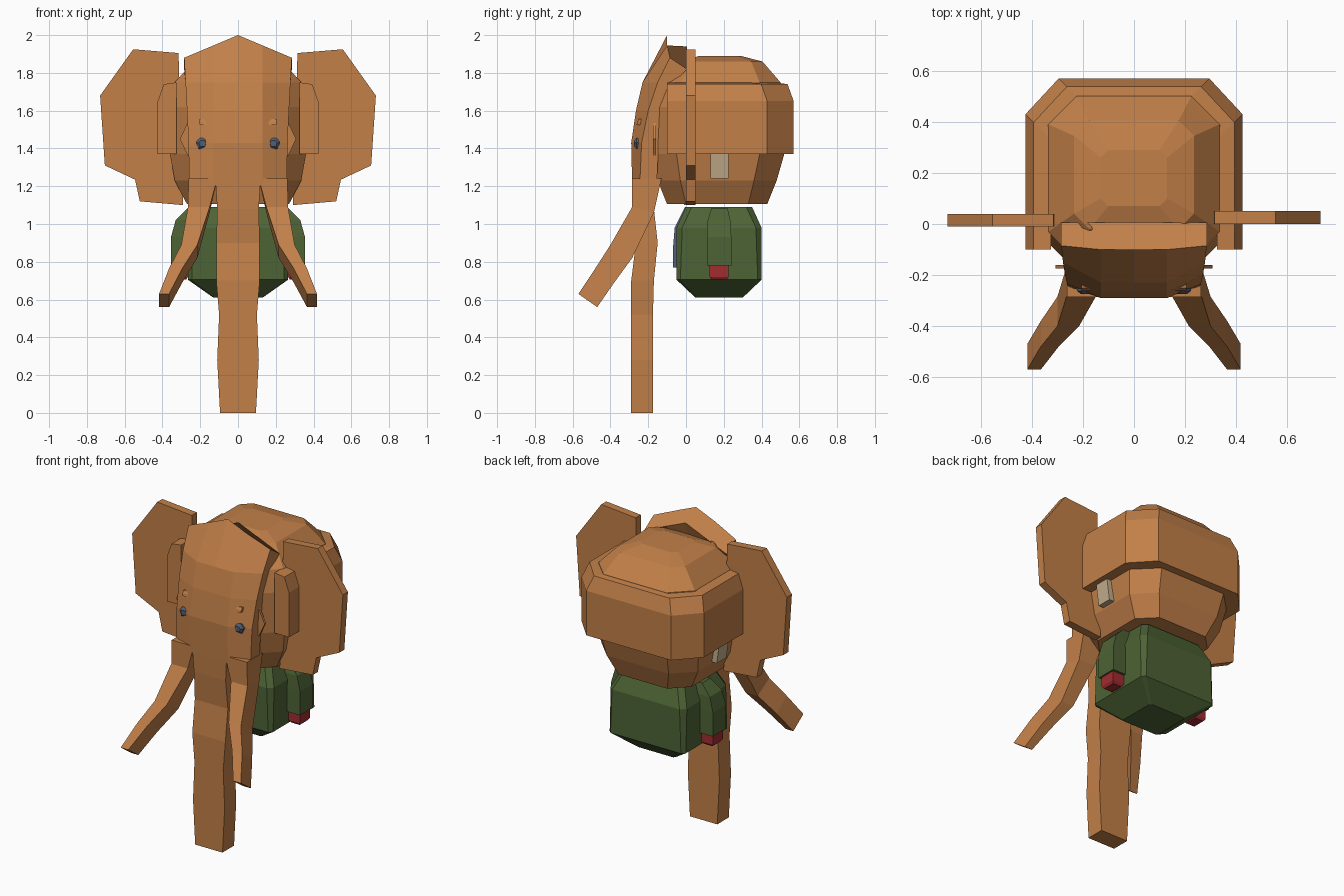
import bpy, bmesh


def material(name, rgb):
    m = bpy.data.materials.new(name)
    m.diffuse_color = (*rgb, 1)
    return m


BROWN = material("warm brown", (0.54, 0.215, 0.066))
GREEN = material("forest green", (0.075, 0.125, 0.035))
RED = material("dark red", (0.36, 0.025, 0.03))
BEIGE = material("pale beige", (0.55, 0.42, 0.26))
SLATE = material("slate blue", (0.085, 0.115, 0.17))


def loft(name, rings, mat):
    """Skin equal-length point loops and cap both ends."""
    bm = bmesh.new()
    loops = [[bm.verts.new(p) for p in r] for r in rings]
    n = len(loops[0])
    for a, b in zip(loops, loops[1:]):
        for i in range(n):
            j = (i + 1) % n
            bm.faces.new((a[i], a[j], b[j], b[i]))
    bm.faces.new(loops[0][::-1])
    bm.faces.new(loops[-1])
    bmesh.ops.recalc_face_normals(bm, faces=bm.faces)
    me = bpy.data.meshes.new(name)
    bm.to_mesh(me)
    bm.free()
    me.materials.append(mat)
    ob = bpy.data.objects.new(name, me)
    bpy.context.collection.objects.link(ob)
    return ob


def rect(x0, x1, y0, y1, z):
    return [(x0, y0, z), (x1, y0, z), (x1, y1, z), (x0, y1, z)]


def octagon(w, y0, y1, z, c):
    return [(-w, y0 + c, z), (-w + c, y0, z), (w - c, y0, z), (w, y0 + c, z),
            (w, y1 - c, z), (w - c, y1, z), (-w + c, y1, z), (-w, y1 - c, z)]


def flip(rings, s):
    return [[(s * x, y, z) for x, y, z in r] for r in rings]


# Head
head = [(0.27, -0.10, 0.43, 1.105, 0.10), (0.335, -0.15, 0.48, 1.23, 0.12),
        (0.36, -0.18, 0.52, 1.37, 0.13), (0.36, -0.18, 0.52, 1.62, 0.13),
        (0.335, -0.14, 0.50, 1.75, 0.11), (0.235, -0.02, 0.405, 1.86, 0.06),
        (0.13, 0.07, 0.29, 1.89, 0.03)]
loft("head", [octagon(*r) for r in head], BROWN)

# Raised band wrapped around the sides and back of the head
path = [(0.425, -0.10), (0.425, 0.43), (0.295, 0.57),
        (-0.295, 0.57), (-0.425, 0.43), (-0.425, -0.10)]
inset = lambda x, y, d: (x - d * (1 if x > 0 else -1), y - (d if y > 0 else 0))
band = []
for x, y in path:
    band.append([(*inset(x, y, d), z) for d, z in
                 ((0.10, 1.37), (0, 1.37), (0, 1.65), (0.032, 1.74), (0.10, 1.75))])
loft("head_band", band, BROWN)

# Face plate with a peaked top: z, half width, side y, middle y, peak rise
face = []
for z, w, ys, ym, rise in ((1.20, 0.258, -0.245, -0.285, 0), (1.43, 0.262, -0.235, -0.29, 0),
                           (1.60, 0.27, -0.20, -0.265, 0), (1.75, 0.278, -0.15, -0.23, 0),
                           (1.88, 0.285, -0.085, -0.10, 0.12)):
    xs = (-w, -0.13, 0, 0.13, w)
    top = 0.06 if rise else 0
    ring = []
    for x in xs:
        y = ys if abs(x) == w else ym
        ring.append((x, y, z + rise * (1 - abs(x) / w)))
    for x in xs[::-1]:
        ring.append((x, ys + 0.09, z + rise * (1 - abs(x) / w) - top))
    face.append(ring)
loft("face_plate", face, BROWN)

# Trunk
trunk = [(0.095, -0.29, -0.175, 0), (0.11, -0.29, -0.175, 0.28), (0.10, -0.29, -0.175, 0.52),
         (0.115, -0.29, -0.17, 0.70), (0.115, -0.265, -0.15, 0.90), (0.11, -0.28, -0.17, 1.08),
         (0.12, -0.285, -0.13, 1.24)]
loft("trunk", [rect(-w, w, a, b, z) for w, a, b, z in trunk], BROWN)

# Body: squarish barrel with a tapered underside
body = [(0.13, 0.05, 0.30, 0.61, 0.01), (0.265, -0.05, 0.40, 0.705, 0.02),
        (0.265, -0.05, 0.40, 0.98, 0.03), (0.215, 0.0, 0.35, 1.09, 0.03)]
loft("body", [octagon(*r) for r in body], GREEN)

# Tie on the chest
tie = [(0.09, -0.07, 0.77), (0.09, -0.07, 0.86), (0.08, -0.06, 0.98), (0.06, -0.005, 1.09)]
loft("tie", [rect(-w, w, y, y + 0.03, z) for w, y, z in tie], SLATE)

# Mirrored parts
tusk = [(0.11, 0.262, -0.285, 1.24, -0.13, 1.24), (0.15, 0.265, -0.285, 1.09, -0.17, 1.06),
        (0.215, 0.30, -0.40, 0.89, -0.285, 0.82), (0.295, 0.365, -0.48, 0.765, -0.38, 0.69),
        (0.365, 0.418, -0.57, 0.63, -0.47, 0.56)]
ear = [(0.315, 1.905), (0.555, 1.925), (0.73, 1.68), (0.705, 1.31),
       (0.545, 1.235), (0.52, 1.12), (0.29, 1.10)]
arm = [(0.25, 0.355, 0.11, 0.24, 0.78), (0.25, 0.355, 0.11, 0.24, 0.93),
       (0.23, 0.33, 0.115, 0.235, 1.02), (0.18, 0.265, 0.135, 0.22, 1.085)]
for side, s in (("right", 1), ("left", -1)):
    rings = [[(a, yf, zf), (b, yf, zf), (b, yb, zb), (a, yb, zb)]
             for a, b, yf, zf, yb, zb in tusk]
    loft(side + "_tusk", flip(rings, s), BROWN)
    # Ear flap, one side set slightly further forward
    y0 = 0.0 if s > 0 else -0.01
    loft(side + "_ear_flap", flip([[(x, y, z) for x, z in ear] for y in (y0, y0 + 0.05)], s), BROWN)
    # Arm and hand
    loft(side + "_arm", flip([rect(*r) for r in arm], s), GREEN)
    hand = [rect(0.275, 0.335, 0.135, 0.215, 0.705), rect(0.265, 0.345, 0.125, 0.225, 0.72),
            rect(0.265, 0.345, 0.125, 0.225, 0.785)]
    loft(side + "_hand", flip(hand, s), RED)
    # Small inner ear showing below the band
    loft(side + "_inner_ear", flip([rect(0.31, 0.372, 0.13, 0.225, 1.24),
                                    rect(0.31, 0.39, 0.13, 0.225, 1.37)], s), BEIGE)
    # Eye, brow and cheek point
    eye = [[(0.188 + r * a, y, 1.425 + r * b) for a, b in
            ((1, 0.2), (0.5, 0.85), (-0.5, 0.85), (-1, 0.2), (-0.6, -0.75), (0.6, -0.75))]
           for r, y in ((0.036, -0.24), (0.036, -0.262), (0.02, -0.274))]
    loft(side + "_eye", flip(eye, s), SLATE)
    brow = [rect(0.132, 0.202, -0.262, -0.21, 1.525), rect(0.132, 0.205, -0.258, -0.21, 1.542),
            rect(0.142, 0.205, -0.25, -0.21, 1.555)]
    loft(side + "_brow", flip(brow, s), BROWN)
    cheek = [[(0.308, y, 1.45), (0.265, y, 1.54), (0.22, y, 1.45), (0.265, y, 1.36)]
             for y in (-0.175, -0.16)]
    loft(side + "_cheek_point", flip(cheek, s), BROWN)
